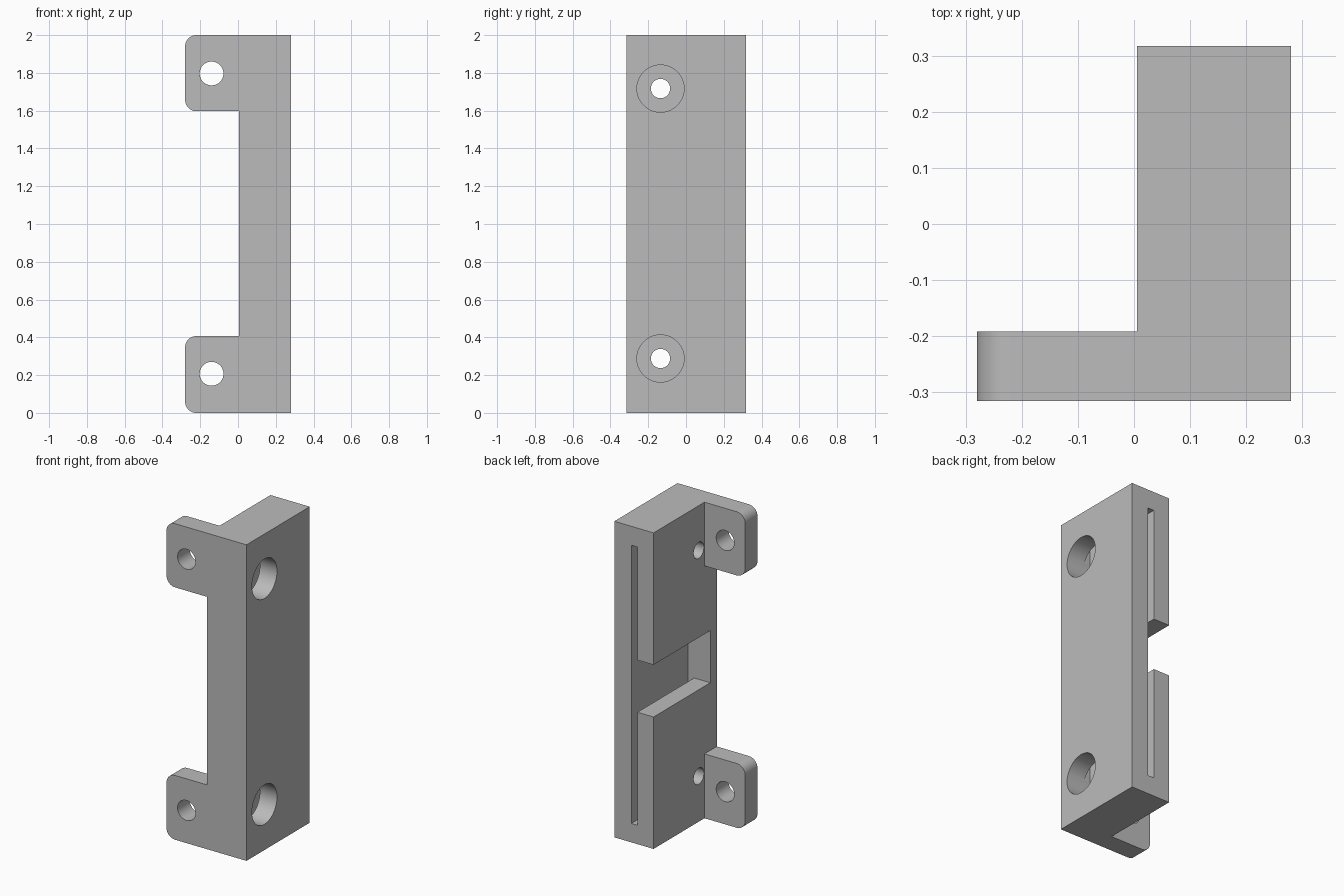
import bpy, bmesh, math
from mathutils import Matrix, Vector

if "Cube" in bpy.data.objects:
    bpy.data.objects.remove(bpy.data.objects["Cube"])

grey = bpy.data.materials.new("plain grey")
grey.use_nodes = True
COLOUR = (0.5, 0.5, 0.5, 1)
grey.diffuse_color = COLOUR
grey.node_tree.nodes["Principled BSDF"].inputs["Base Color"].default_value = COLOUR


def finish(bm, name):
    bmesh.ops.recalc_face_normals(bm, faces=bm.faces)
    mesh = bpy.data.meshes.new(name)
    bm.to_mesh(mesh)
    bm.free()
    mesh.materials.append(grey)
    ob = bpy.data.objects.new(name, mesh)
    bpy.context.collection.objects.link(ob)
    return ob


def box(name, low, high, round_left=0):
    """Box between two corners, optionally rounding the edges on its -x end."""
    low, high = Vector(low), Vector(high)
    bm = bmesh.new()
    bmesh.ops.create_cube(bm, size=1, matrix=Matrix.Translation((low + high) / 2)
                          @ Matrix.Diagonal((high - low).to_4d()))
    if round_left:
        edges = [e for e in bm.edges
                 if all(abs(v.co.x - low.x) < 1e-4 for v in e.verts)
                 and abs(e.verts[0].co.y - e.verts[1].co.y) > 1e-4]
        bmesh.ops.bevel(bm, geom=edges, offset=round_left, segments=10,
                        profile=0.5, affect='EDGES')
    return finish(bm, name)


def rod(name, start, end, radius):
    """Round cutter between two points."""
    start, end = Vector(start), Vector(end)
    axis = end - start
    bm = bmesh.new()
    turn = axis.to_track_quat('Z', 'Y').to_matrix().to_4x4()
    bmesh.ops.create_cone(bm, cap_ends=True, segments=64, radius1=radius,
                          radius2=radius, depth=axis.length,
                          matrix=Matrix.Translation((start + end) / 2) @ turn)
    return finish(bm, name)


def combine(target, other, operation):
    mod = target.modifiers.new(other.name, 'BOOLEAN')
    mod.operation, mod.object, mod.solver = operation, other, 'EXACT'
    bpy.context.view_layer.objects.active = target
    bpy.ops.object.modifier_apply(modifier=mod.name)
    bpy.data.objects.remove(other)


INNER, OUTER = 0.005, 0.28          # body sides in x
FRONT, BACK = -0.315, 0.317
SLOT_NEAR, SLOT_FAR, SLOT_END = 0.118, 0.16, -0.25

# Upright block with a mounting ear at each end
bracket = box("bracket_body", (INNER, FRONT, 0), (OUTER, BACK, 2))
for z0, z1, hole in ((0, 0.407, 0.207), (1.597, 2, 1.797)):
    combine(bracket, box("ear", (-0.28, FRONT, z0), (0.1, -0.192, z1), 0.06), 'UNION')
    combine(bracket, rod("ear_hole", (-0.14, -0.5, hole), (-0.14, 0, hole), 0.063), 'DIFFERENCE')

# Thin slot from the back and the window that opens into it
combine(bracket, box("slot", (SLOT_NEAR, SLOT_END, 0.12), (SLOT_FAR, 0.5, 1.88)), 'DIFFERENCE')
combine(bracket, box("window", (-0.1, SLOT_END, 0.835), (SLOT_FAR, 0.5, 1.165)), 'DIFFERENCE')

# Counterbored screw holes through the outer side
for z in (0.288, 1.717):
    for name, end, radius in (("counterbore", SLOT_NEAR, 0.125), ("screw_hole", -0.1, 0.051)):
        combine(bracket, rod(name, (0.5, -0.135, z), (end, -0.135, z), radius), 'DIFFERENCE')

# Smooth the curved walls, keep the edges sharp
bpy.ops.object.select_all(action='DESELECT')
bracket.select_set(True)
bpy.context.view_layer.objects.active = bracket
bpy.ops.object.shade_smooth_by_angle(angle=math.radians(30))
